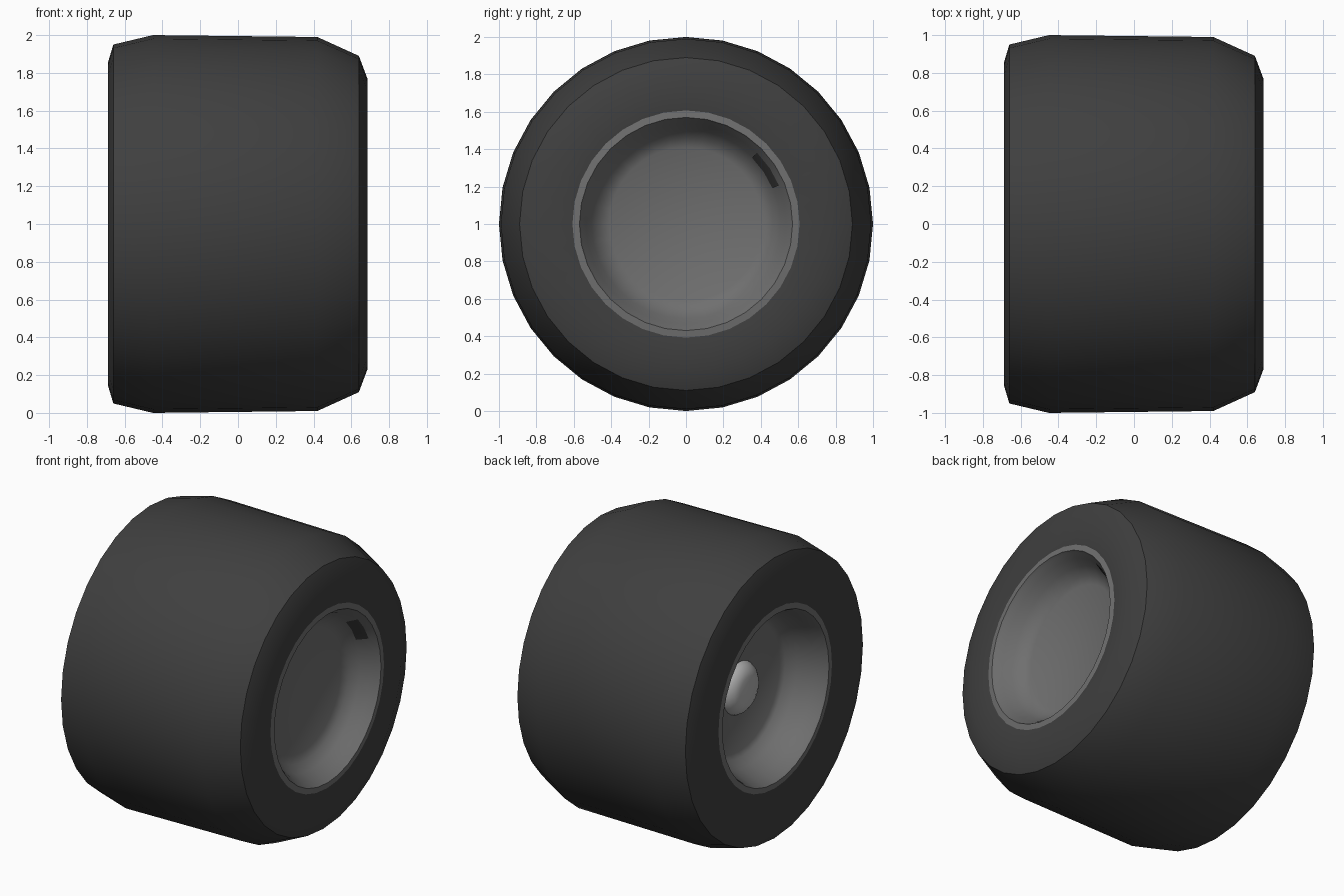
import bpy, bmesh, math
from mathutils import Vector

if "Cube" in bpy.data.objects:
    bpy.data.objects.remove(bpy.data.objects["Cube"])

SIDES = 32


def mat(name, v):
    m = bpy.data.materials.new(name)
    m.diffuse_color = (v, v, v, 1)
    m.use_nodes = True
    m.node_tree.nodes["Principled BSDF"].inputs["Base Color"].default_value = m.diffuse_color
    return m


RUBBER, METAL, STEEL = mat("rubber", 0.05), mat("metal", 0.16), mat("steel", 0.45)


def lathe(name, profile, material, a0=0.0, a1=360.0, segs=SIDES, angle=30):
    """Revolve (x, radius) points around the wheel axle; radius 0 closes an end."""
    bm = bmesh.new()
    full = a1 - a0 >= 360
    rings = []
    for x, r in profile:
        n = 1 if r == 0 else (segs if full else segs + 1)
        ring = []
        for i in range(n):
            a = math.radians(a0 + (a1 - a0) * i / segs)
            ring.append(bm.verts.new(Vector((x, r * math.cos(a), 1 + r * math.sin(a)))))
        rings.append(ring)
    for p, q in zip(rings, rings[1:]):
        for i in range(segs):
            j = (i + 1) % segs if full else i + 1
            if len(p) == 1:
                f = (p[0], q[i], q[j])
            elif len(q) == 1:
                f = (p[i], q[0], p[j])
            else:
                f = (p[i], q[i], q[j], p[j])
            bm.faces.new(f)
    bmesh.ops.recalc_face_normals(bm, faces=bm.faces)
    me = bpy.data.meshes.new(name)
    bm.to_mesh(me)
    bm.free()
    ob = bpy.data.objects.new(name, me)
    bpy.context.collection.objects.link(ob)
    me.materials.append(material)
    bpy.ops.object.select_all(action='DESELECT')
    ob.select_set(True)
    bpy.context.view_layer.objects.active = ob
    bpy.ops.object.shade_smooth_by_angle(angle=math.radians(angle))
    return ob


# Tyre: tread, shoulders and both sidewalls, closed behind the rim
tyre = [(-0.668, 0.605), (-0.685, 0.76), (-0.687, 0.86), (-0.66, 0.95), (-0.45, 1.0),
        (0.42, 0.99), (0.64, 0.89), (0.685, 0.77), (0.668, 0.605)]
lathe("tyre", tyre + [tyre[0]], RUBBER, angle=40)

# Rim: lip, bowl and flat centre disc on each side
lathe("rim_outer", [(0.668, 0.61), (0.672, 0.57), (0.655, 0.56), (0.62, 0.535),
                    (0.56, 0.505), (0.51, 0.46), (0.485, 0.41), (0.485, 0)], METAL, angle=40)
lathe("rim_inner", [(-0.668, 0.61), (-0.672, 0.57), (-0.655, 0.56), (-0.58, 0.535),
                    (-0.48, 0.50), (-0.42, 0.46), (-0.40, 0.43), (-0.40, 0)], METAL, angle=40)

# Axle hub on the inner side
lathe("axle_hub", [(-0.40, 0.175), (-0.43, 0.16), (-0.455, 0.13), (-0.47, 0.095),
                   (-0.47, 0)], STEEL, segs=24, angle=45)

# Dark balance patch stuck on the outer bowl
patch = lathe("balance_patch", [(0.63, 0.538), (0.62, 0.531), (0.56, 0.50)],
              RUBBER, a0=22.5, a1=45, segs=2)
# face the patch toward the axle
for p in patch.data.polygons:
    if p.normal.dot(Vector((0, p.center.y, p.center.z - 1))) > 0:
        p.flip()
